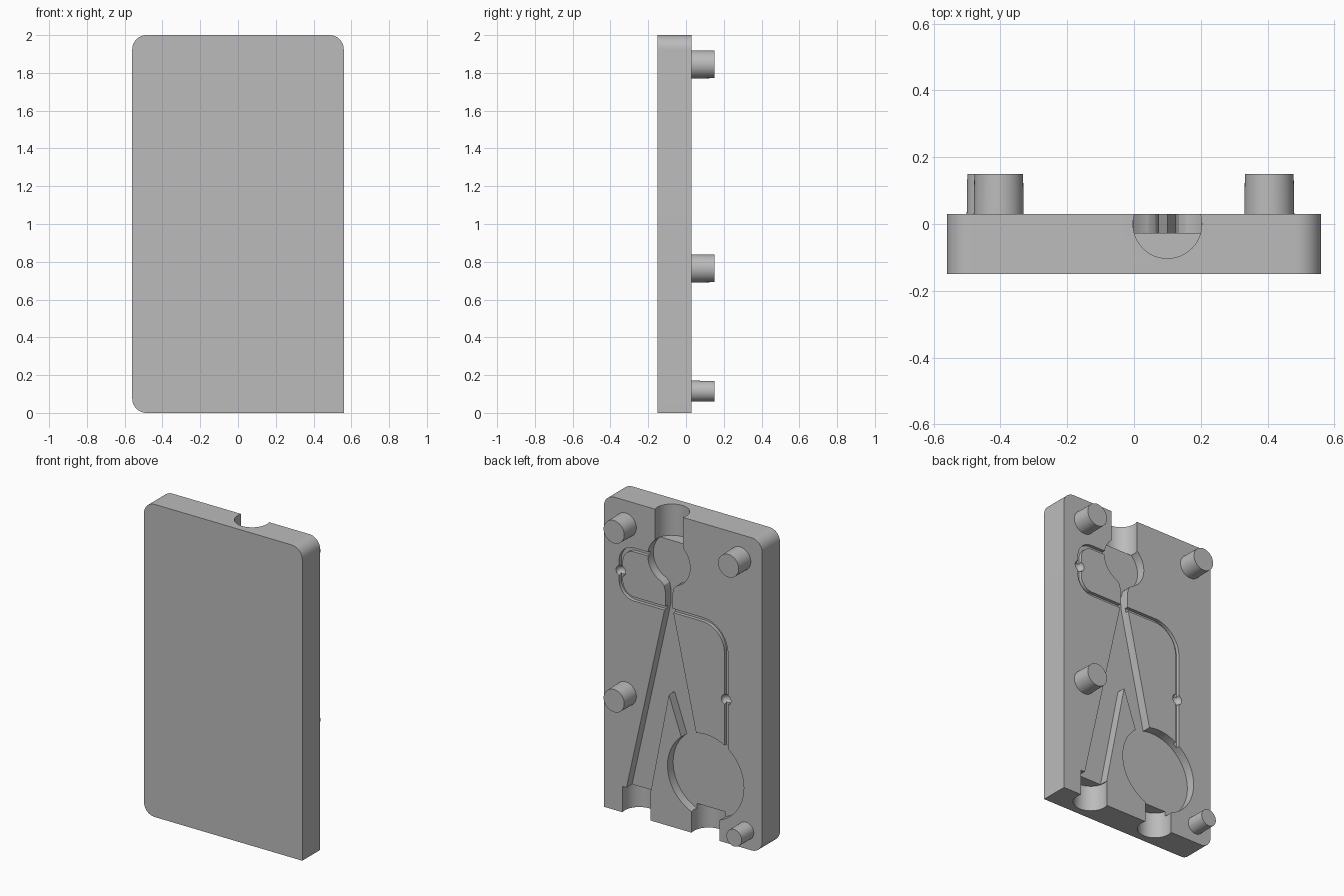
import bpy, bmesh
from math import sin, cos, radians
from mathutils import Vector, Matrix

if "Cube" in bpy.data.objects:
    bpy.data.objects.remove(bpy.data.objects["Cube"], do_unlink=True)

FRONT, BACK, FLOOR, OVER = -0.15, 0.03, -0.027, 0.08
GROOVE = 0.008
MID = 0.10  # centre line of the cavity

grey = bpy.data.materials.new("plain_grey")
grey.use_nodes = True
grey.diffuse_color = (0.5, 0.5, 0.5, 1)
grey.node_tree.nodes["Principled BSDF"].inputs["Base Color"].default_value = (0.5, 0.5, 0.5, 1)


def make_object(name, bm):
    bmesh.ops.recalc_face_normals(bm, faces=bm.faces)
    mesh = bpy.data.meshes.new(name)
    bm.to_mesh(mesh)
    bm.free()
    mesh.materials.append(grey)
    obj = bpy.data.objects.new(name, mesh)
    bpy.context.collection.objects.link(obj)
    return obj


def arc(cx, cz, r, start, end, steps=12):
    angles = [radians(start + (end - start) * i / steps) for i in range(steps + 1)]
    return [(cx + r * cos(a), cz + r * sin(a)) for a in angles]


def prism(name, outline, y0, y1):
    """Extrude an x-z outline along y."""
    bm = bmesh.new()
    face = bm.faces.new([bm.verts.new((x, y0, z)) for x, z in outline])
    new = bmesh.ops.extrude_face_region(bm, geom=[face])["geom"]
    verts = [v for v in new if isinstance(v, bmesh.types.BMVert)]
    bmesh.ops.translate(bm, verts=verts, vec=(0, y1 - y0, 0))
    return make_object(name, bm)


def cylinder(name, centre, r1, r2, depth, axis="Z"):
    bm = bmesh.new()
    turn = Matrix.Rotation(radians(-90), 4, "X") if axis == "Y" else Matrix()
    bmesh.ops.create_cone(bm, cap_ends=True, segments=48, radius1=r1, radius2=r2,
                          depth=depth, matrix=Matrix.Translation(centre) @ turn)
    return make_object(name, bm)


def ribbon(path, width):
    """Outline of a band of constant width along a path."""
    pts = [Vector(p) for p in path]
    left, right = [], []
    for i, p in enumerate(pts):
        d = (pts[min(i + 1, len(pts) - 1)] - pts[max(i - 1, 0)]).normalized()
        side = Vector((-d.y, d.x)) * width / 2
        left.append(p + side)
        right.append(p - side)
    return [tuple(p) for p in left + right[::-1]]


def finish(obj):
    bpy.ops.object.select_all(action="DESELECT")
    obj.select_set(True)
    bpy.context.view_layer.objects.active = obj
    bpy.ops.object.shade_smooth_by_angle(angle=radians(30))


def cut(target, cutter):
    cutter.hide_render = True
    mod = target.modifiers.new("cut", "BOOLEAN")
    mod.operation, mod.solver, mod.object = "DIFFERENCE", "EXACT", cutter
    bpy.context.view_layer.objects.active = target
    bpy.ops.object.modifier_apply(modifier=mod.name)
    bpy.data.objects.remove(cutter, do_unlink=True)


# Mould block with three rounded corners and one square one
W, R = 0.56, 0.075
outline = [(W, 0)]
for cx, cz, start in ((W - R, 2 - R, 0), (R - W, 2 - R, 90), (R - W, R, 180)):
    outline += arc(cx, cz, R, start, start + 90)
block = prism("mould_block", outline, FRONT, BACK)

# Flat cavity: round head with flared neck, forked legs, round foot
neck = [(0.025, 1.40), (0.025, 1.49), (0.035, 1.53), (0.075, 1.57)]
neck = [(MID + x, z) for x, z in neck] + [(MID - x, z) for x, z in neck[::-1]]
legs = [(0.125, 1.40), (0.408, 0.13), (0.24, 0.13), (MID, 0.84), (-0.02, 0.50),
        (-0.125, 0.50), (0.075, 1.40)]
cavity = legs[:1] + neck[1:-1] + legs[-1:] + legs[1:-1][::-1]
cut(block, prism("body_cutter", cavity, FLOOR, OVER))
cut(block, prism("head_cutter", arc(MID, 1.69, 0.15, 0, 352.5, 47), FLOOR, OVER))
cut(block, prism("foot_cutter", arc(-0.16, 0.385, 0.27, 0, 354, 59), FLOOR, OVER))

# Pouring channels that open at the top and bottom edges
for x, z0, z1 in ((MID, 1.80, 2.1), (0.33, -0.1, 0.165), (-0.16, -0.1, 0.165)):
    cut(block, cylinder("channel_cutter", (x, 0, (z0 + z1) / 2), 0.103, 0.103, z1 - z0))

# Narrow vent grooves, each with a round dimple
side_vent = ([(0.11, 1.385)] + arc(0.345, 1.48, 0.095, -90, 0)
             + arc(0.345, 1.605, 0.095, 0, 90) + [(0.20, 1.70)])
foot_vent = [(0.09, 1.385)] + arc(-0.135, 1.215, 0.17, 90, 180) + [(-0.305, 0.58)]
for path in (side_vent, foot_vent):
    cut(block, prism("vent_cutter", ribbon(path, 0.025), GROOVE, OVER))
for x, z in ((0.44, 1.54), (-0.305, 0.915)):
    bm = bmesh.new()
    bmesh.ops.create_uvsphere(bm, u_segments=24, v_segments=13, radius=0.034,
                              matrix=Matrix.Translation((x, BACK, z)))
    cut(block, make_object("dimple_cutter", bm))
finish(block)

# Slightly tapered locating pegs on the back
pegs = {"upper_left_peg": (0.405, 1.845, 0.075), "upper_right_peg": (-0.405, 1.845, 0.075),
        "middle_left_peg": (0.405, 0.765, 0.075), "lower_right_peg": (-0.445, 0.115, 0.056)}
for name, (x, z, r) in pegs.items():
    finish(cylinder(name, (x, 0.085, z), r, r - 0.002, 0.13, "Y"))
